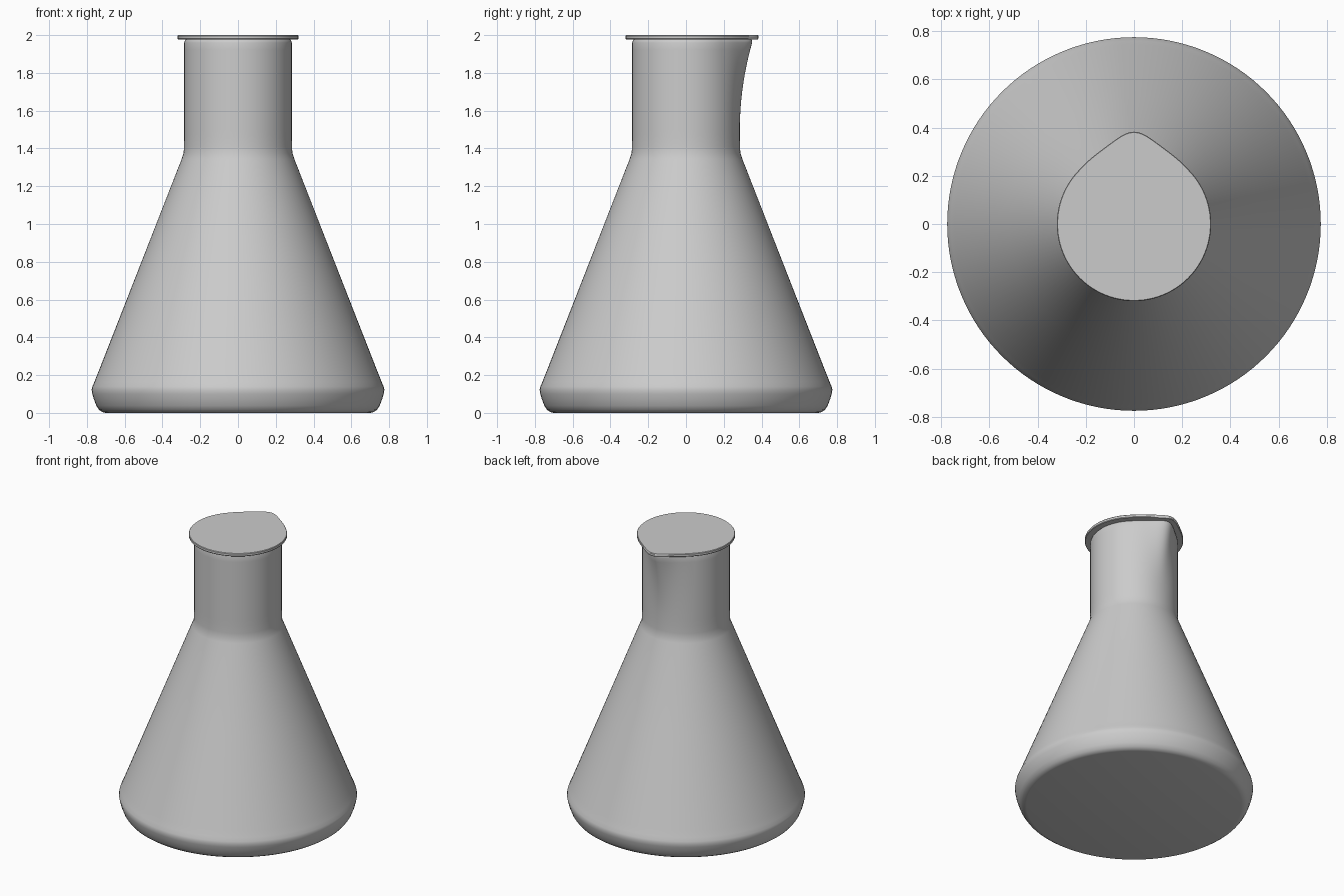
import bpy, bmesh, math

if "Cube" in bpy.data.objects:
    bpy.data.objects.remove(bpy.data.objects["Cube"])

SEGS = 128


def spout(angle):
    """Spout bulge (0..1), centred on +y."""
    a = abs((math.degrees(angle) - 90 + 180) % 360 - 180)
    return 0 if a > 45 else (1 - (a / 45) ** 2) / (1 + (a / 17) ** 2)


def lathe(name, profile, bulge):
    """Revolve (radius, z) points, pushed out by bulge(z) at the spout; flat caps."""
    bm = bmesh.new()
    rings = []
    for r, z in profile:
        ring = []
        for i in range(SEGS):
            a = 2 * math.pi * i / SEGS
            rr = r + bulge(z) * spout(a)
            ring.append(bm.verts.new((rr * math.cos(a), rr * math.sin(a), z)))
        rings.append(ring)
    for lo, hi in zip(rings, rings[1:]):
        for i in range(SEGS):
            j = (i + 1) % SEGS
            bm.faces.new((lo[i], lo[j], hi[j], hi[i]))
    bm.faces.new(rings[0][::-1])
    bm.faces.new(rings[-1])
    mesh = bpy.data.meshes.new(name)
    bm.to_mesh(mesh)
    bm.free()
    ob = bpy.data.objects.new(name, mesh)
    bpy.context.collection.objects.link(ob)
    bpy.ops.object.select_all(action='DESELECT')
    ob.select_set(True)
    bpy.context.view_layer.objects.active = ob
    bpy.ops.object.shade_smooth_by_angle(angle=math.radians(35))
    return ob


# Flask body: rounded foot, cone, straight neck with the spout growing near the top
body = [(0.70, 0), (0.718, 0.004), (0.735, 0.016), (0.75, 0.038), (0.764, 0.075),
        (0.771, 0.1), (0.775, 0.122), (0.771, 0.14), (0.76, 0.165), (0.744, 0.205),
        (0.52, 0.777), (0.298, 1.345), (0.288, 1.375), (0.286, 1.41), (0.285, 1.46)]
body += [(0.285, 1.5 + 0.46 * i / 12) for i in range(13)]
body += [(0.282, 1.97), (0.275, 1.978)]
lathe("flask_body", body, lambda z: 0.068 * (max(0, z - 1.5) / 0.47) ** 2)

# Flat rim closing the mouth, following the spout outline
rim = [(0.317, 1.978), (0.32, 1.982), (0.32, 1.996), (0.317, 2.0)]
lathe("rim", rim, lambda z: 0.063)
